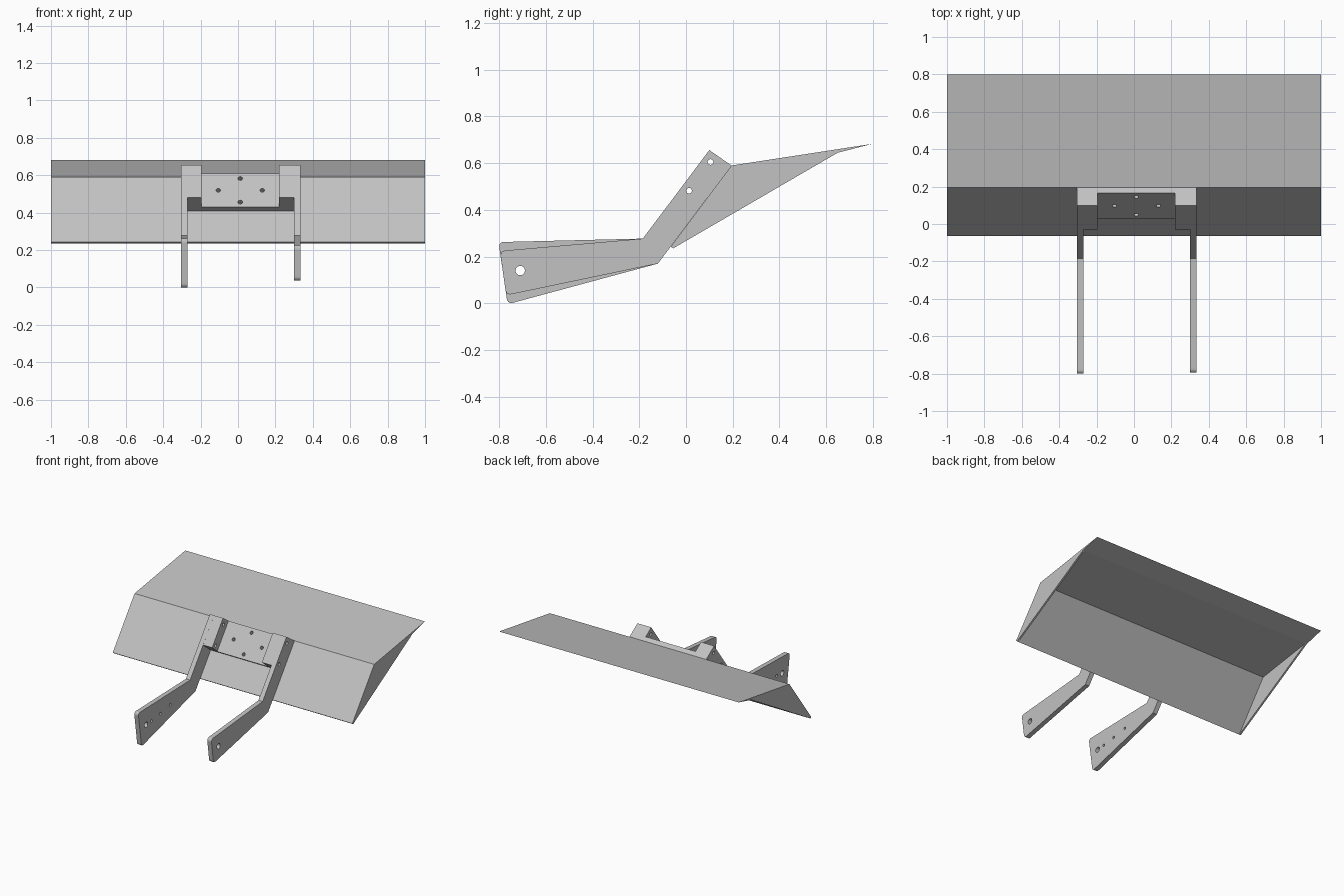
import bpy, bmesh
from mathutils import Vector

if "Cube" in bpy.data.objects:
    bpy.data.objects.remove(bpy.data.objects["Cube"])

# One plain steel grey for everything
steel = bpy.data.materials.new("steel_grey")
steel.use_nodes = True
steel.diffuse_color = (0.54, 0.54, 0.54, 1)
steel.node_tree.nodes["Principled BSDF"].inputs["Base Color"].default_value = steel.diffuse_color


def prism(name, profile, x0, x1):
    """Extrude a (y, z) profile from x0 to x1."""
    bm = bmesh.new()
    face = bm.faces.new([bm.verts.new((x0, y, z)) for y, z in profile])
    out = bmesh.ops.extrude_face_region(bm, geom=[face])
    moved = [v for v in out["geom"] if isinstance(v, bmesh.types.BMVert)]
    bmesh.ops.translate(bm, verts=moved, vec=(x1 - x0, 0, 0))
    bmesh.ops.recalc_face_normals(bm, faces=bm.faces)
    mesh = bpy.data.meshes.new(name)
    bm.to_mesh(mesh)
    bm.free()
    mesh.materials.append(steel)
    obj = bpy.data.objects.new(name, mesh)
    bpy.context.collection.objects.link(obj)
    return obj


def drill(obj, centre, axis, radius, depth=0.3):
    """Cut a round hole through an object."""
    bpy.ops.mesh.primitive_cylinder_add(vertices=24, radius=radius, depth=depth, location=centre)
    cutter = bpy.context.object
    cutter.rotation_euler = Vector(axis).to_track_quat('Z', 'Y').to_euler()
    cutter.hide_render = True
    cutter.data.materials.append(steel)
    mod = obj.modifiers.new("hole", 'BOOLEAN')
    mod.operation, mod.solver, mod.object = 'DIFFERENCE', 'EXACT', cutter
    bpy.context.view_layer.objects.active = obj
    bpy.ops.object.modifier_apply(modifier=mod.name)
    bpy.data.objects.remove(cutter)


def rounded(before, corner, after, r, steps=5):
    """Points of a rounded corner."""
    p, c, q = Vector(before), Vector(corner), Vector(after)
    a = c + (p - c).normalized() * r
    b = c + (q - c).normalized() * r
    pts = []
    for i in range(steps + 1):
        t = i / steps
        pts.append(tuple(a * (1 - t) ** 2 + c * 2 * t * (1 - t) + b * t ** 2))
    return pts


# Bent blade sheet with a sharpened rear lip
blade = [(-0.065, 0.243), (0.195, 0.59), (0.8, 0.683),
         (0.65, 0.645), (0.2, 0.576), (-0.055, 0.235)]
prism("blade", blade, -1, 1)

# Triangular end plates closing the bend
for side, x in (("left", 1), ("right", -1)):
    prism(side + "_end_plate", blade[3:], x, x * 0.987)

# Cranked arms: the right one has the deeper tip
bend_top, bend_low = (-0.185, 0.277), (-0.12, 0.17)
top_front, top_back = (0.1, 0.656), (0.195, 0.59)
flange = [(-0.03, 0.482), top_front, top_back, (0.06, 0.41)]
arms = (("left", 0.335, 0.3, 0.22, (-0.797, 0.224), (-0.77, 0.034)),
        ("right", -0.305, -0.27, -0.195, (-0.803, 0.262), (-0.764, -0.004)))
for side, outer, inner, edge, tip_top, tip_low in arms:
    profile = (rounded(tip_low, tip_top, bend_top, 0.025)
               + [bend_top, top_front, top_back, bend_low]
               + rounded(bend_low, tip_low, tip_top, 0.025))
    arm = prism(side + "_arm", profile, outer, inner)
    block = prism(side + "_mount_block", flange, inner, edge)
    drill(arm, (outer, -0.71, 0.14), (1, 0, 0), 0.02)
    for y, z in ((0.105, 0.605), (0.013, 0.482)):
        for part in (arm, block):
            drill(part, (inner, y, z), (1, 0, 0), 0.012)
    if side == "right":
        for y, z in ((-0.645, 0.145), (-0.54, 0.16), (-0.42, 0.18)):
            drill(arm, (outer, y, z), (1, 0, 0), 0.01)

# Recessed bolting plate between the mount blocks
plate = prism("bolting_plate", [(0.03, 0.43), (0.165, 0.61), top_back, (0.06, 0.41)], -0.195, 0.22)
for x, z in ((-0.105, 0.52), (0.13, 0.52), (0.012, 0.583), (0.012, 0.457)):
    drill(plate, (x, 0.03 + (z - 0.43) * 0.75, z), (0, -0.8, 0.6), 0.012)
